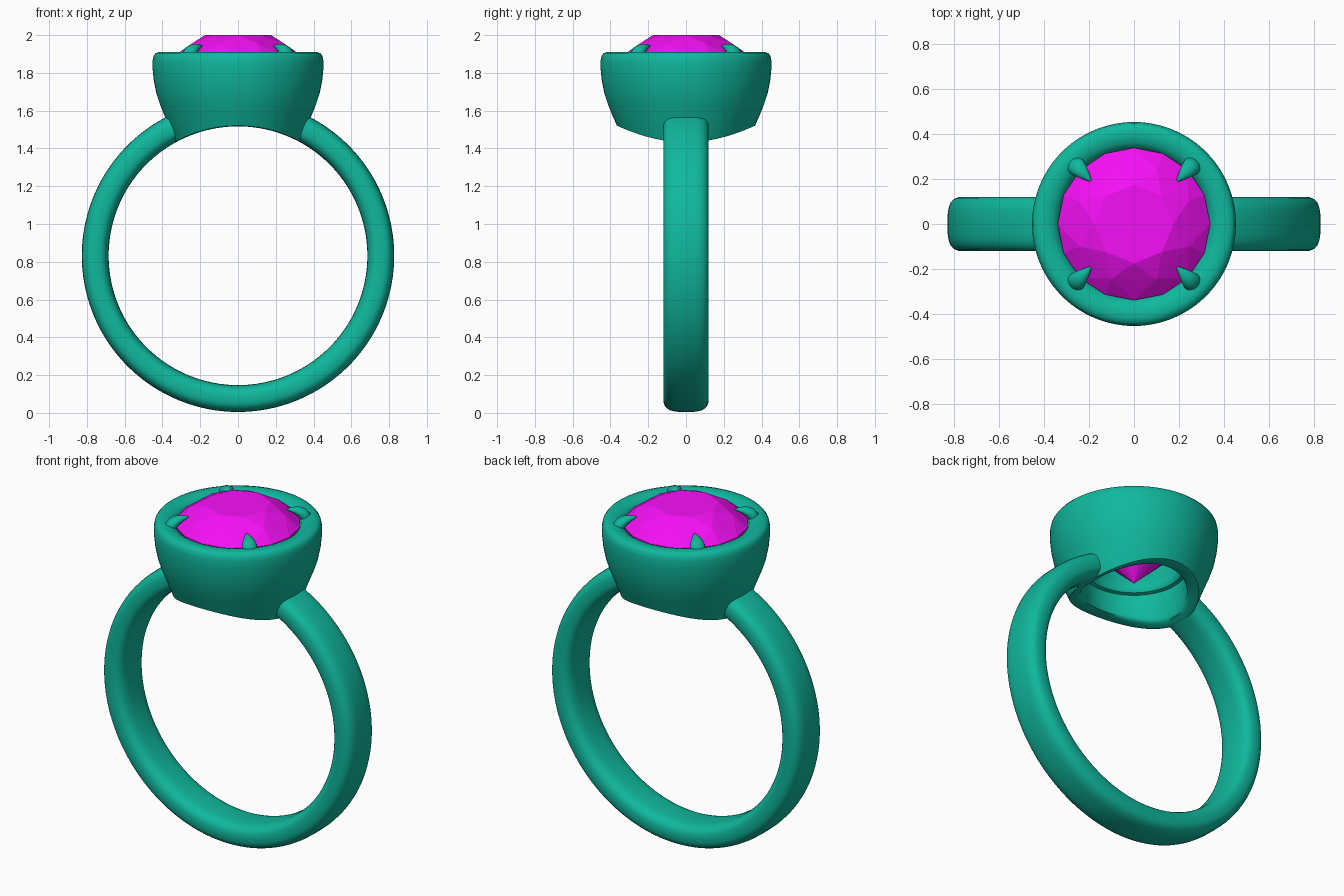
import bpy, bmesh, math
from math import sin, cos, pi, sqrt, radians
from mathutils import Vector

if "Cube" in bpy.data.objects:
    bpy.data.objects.remove(bpy.data.objects["Cube"])

CZ, R_IN, R_OUT, HALF_W = 0.832, 0.685, 0.827, 0.12


def material(name, color):
    m = bpy.data.materials.new(name)
    m.diffuse_color = color
    m.use_nodes = True
    m.node_tree.nodes["Principled BSDF"].inputs["Base Color"].default_value = m.diffuse_color
    return m


metal = material("metal", (0.005, 0.48, 0.34, 1))
stone = material("stone", (0.92, 0.005, 0.92, 1))


def finish(name, bm, mat, smooth=True):
    bmesh.ops.recalc_face_normals(bm, faces=bm.faces)
    me = bpy.data.meshes.new(name)
    bm.to_mesh(me)
    bm.free()
    me.materials.append(mat)
    ob = bpy.data.objects.new(name, me)
    bpy.context.collection.objects.link(ob)
    if smooth:
        bpy.ops.object.select_all(action='DESELECT')
        ob.select_set(True)
        bpy.context.view_layer.objects.active = ob
        bpy.ops.object.shade_smooth_by_angle(angle=radians(40))
    return ob


def loft(bm, rings, closed=False):
    """Skin a list of closed point rings; cap the ends unless closed."""
    vs = [[bm.verts.new(p) for p in ring] for ring in rings]
    n = len(vs[0])
    pairs = list(zip(vs, vs[1:])) + ([(vs[-1], vs[0])] if closed else [])
    for a, b in pairs:
        for i in range(n):
            j = (i + 1) % n
            bm.faces.new((a[i], a[j], b[j], b[i]))
    if not closed:
        bm.faces.new(vs[0])
        bm.faces.new(vs[-1])


def spow(v, e):
    return math.copysign(abs(v) ** e, v)


# Band: rounded section swept around the finger, open under the setting
bm = bmesh.new()
rings = []
start, steps, sec = radians(25), 112, 32
for k in range(steps + 1):
    a = start + (2 * pi - 2 * start) * k / steps
    ring = []
    for i in range(sec):
        t = 2 * pi * i / sec
        r = (R_IN + R_OUT) / 2 + (R_OUT - R_IN) / 2 * spow(sin(t), 0.75)
        y = HALF_W * spow(cos(t), 0.6)
        ring.append((r * sin(a), y, CZ + r * cos(a)))
    rings.append(ring)
loft(bm, rings)
finish("band", bm, metal)

# Bezel cup: turned profile whose lower lip follows the finger hole
outer = [(0.39, 1.575), (0.412, 1.63), (0.432, 1.69), (0.446, 1.76), (0.452, 1.82),
         (0.452, 1.865), (0.447, 1.89), (0.436, 1.904), (0.415, 1.911)]
inner = [(0.385, 1.910), (0.36, 1.902), (0.34, 1.888), (0.33, 1.865), (0.322, 1.84),
         (0.27, 1.73), (0.255, 1.69), (0.255, 1.66), (0.265, 1.645), (0.285, 1.64)]


def cup_ring(a):
    def lip(r, lift):
        return (r, CZ + sqrt(R_IN ** 2 - (r * cos(a)) ** 2) + lift)
    edge = 0.37 - 0.03 * cos(a) ** 2
    prof = [lip(0.285, 0.015), lip(0.293, 0.003), lip(0.305, 0),
            lip(edge - 0.015, 0), lip(edge - 0.004, 0.004), lip(edge, 0.014)]
    prof += outer + inner
    return [(r * cos(a), r * sin(a), z) for r, z in prof]


bm = bmesh.new()
loft(bm, [cup_ring(2 * pi * k / 96) for k in range(96)], closed=True)
finish("bezel_cup", bm, metal)

# Four claws leaning from the rim onto the stone
claw = [(0.372, 1.87, 0.040), (0.366, 1.898, 0.042), (0.352, 1.916, 0.040),
        (0.332, 1.928, 0.033), (0.31, 1.936, 0.024), (0.288, 1.941, 0.014),
        (0.27, 1.943, 0.004)]
for q in range(4):
    a = pi / 4 + q * pi / 2
    out, side = Vector((cos(a), sin(a), 0)), Vector((-sin(a), cos(a), 0))
    bm = bmesh.new()
    rings = []
    for k, (r, z, rad) in enumerate(claw):
        p, n = claw[max(k - 1, 0)], claw[min(k + 1, len(claw) - 1)]
        d = (out * (n[0] - p[0]) + Vector((0, 0, n[1] - p[1]))).normalized()
        up = d.cross(side)
        c = out * r + Vector((0, 0, z))
        rings.append([c + side * rad * cos(2 * pi * i / 16) +
                      up * rad * 0.75 * sin(2 * pi * i / 16) for i in range(16)])
    loft(bm, rings)
    finish(f"claw_{q + 1}", bm, metal)

# Faceted brilliant-cut stone
bm = bmesh.new()
for n, r, z, turn in [(8, 0.175, 2.0, 0), (8, 0.262, 1.957, 0.5), (16, 0.338, 1.89, 0),
                      (16, 0.338, 1.868, 0), (8, 0.09, 1.632, 0.5)]:
    for i in range(n):
        a = 2 * pi * (i + turn) / n
        bm.verts.new((r * cos(a), r * sin(a), z))
bm.verts.new((0, 0, 1.55))
bmesh.ops.convex_hull(bm, input=bm.verts)
bmesh.ops.dissolve_limit(bm, angle_limit=radians(1), verts=bm.verts, edges=bm.edges)
finish("stone", bm, stone, smooth=False)
